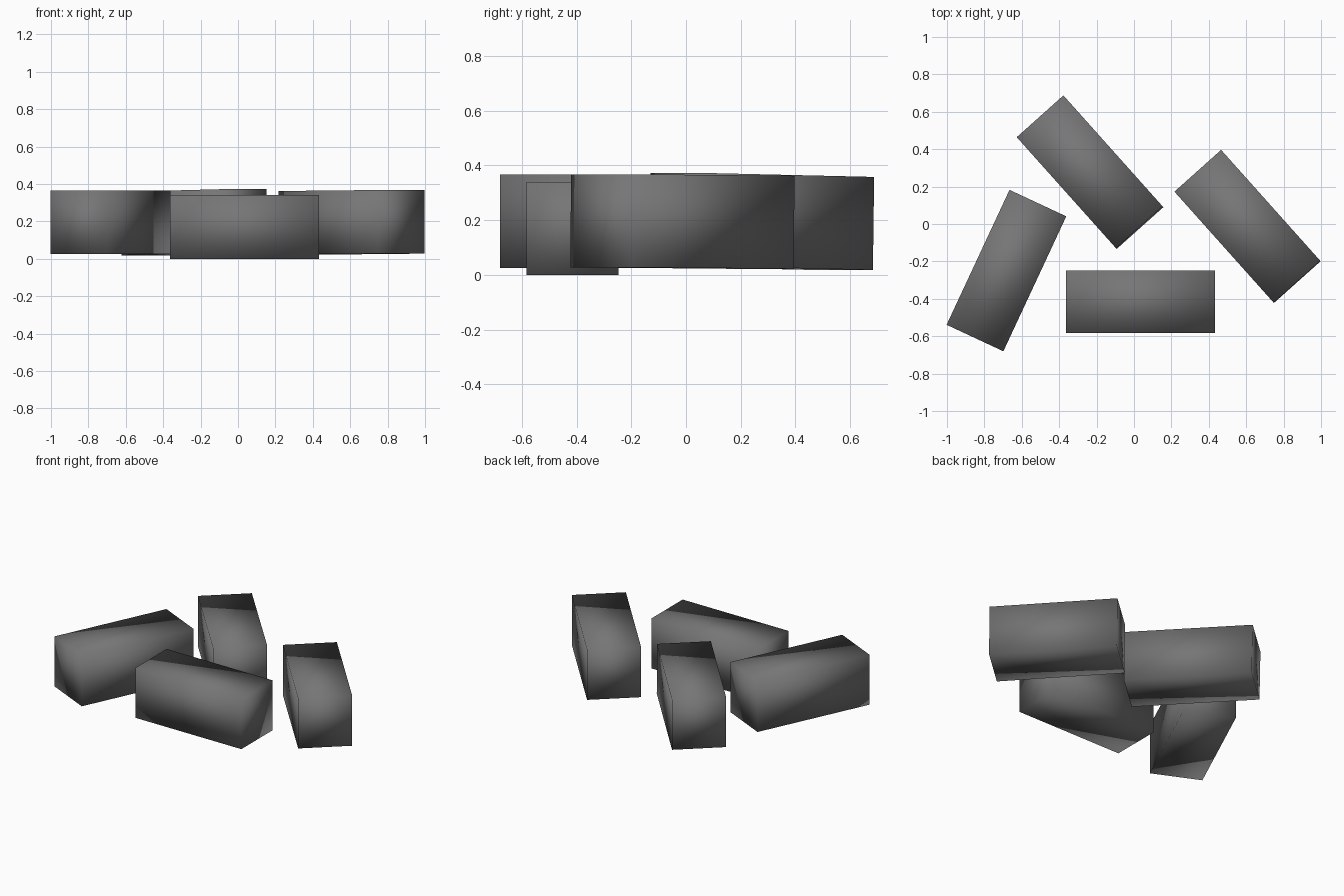
import bpy, math

if "Cube" in bpy.data.objects:
    bpy.data.objects.remove(bpy.data.objects["Cube"])

# One dark grey for every block
grey = bpy.data.materials.new("dark_grey")
grey.diffuse_color = (0.18, 0.18, 0.18, 1)
grey.use_nodes = True
grey.node_tree.nodes["Principled BSDF"].inputs["Base Color"].default_value = grey.diffuse_color

SIZE = (0.796, 0.335, 0.34)


def block(name, centre, turn, tilt=0.0):
    """Soft-shaded block, turned about z and tilted slightly along its length (degrees)."""
    bpy.ops.mesh.primitive_cube_add(size=1, location=centre)
    ob = bpy.context.object
    ob.name = name
    ob.scale = SIZE
    ob.rotation_euler = (0, math.radians(tilt), math.radians(turn))
    bpy.ops.object.transform_apply(location=False, rotation=False, scale=True)
    bpy.ops.object.shade_smooth()
    ob.data.materials.append(grey)


# Four scattered blocks
block("front_block", (0.035, -0.415, 0.170), 0)
block("left_block", (-0.682, -0.249, 0.196), 65)
block("back_block", (-0.235, 0.277, 0.195), -48.2, -1.0)
block("right_block", (0.607, -0.013, 0.195), -48.2, -0.4)
